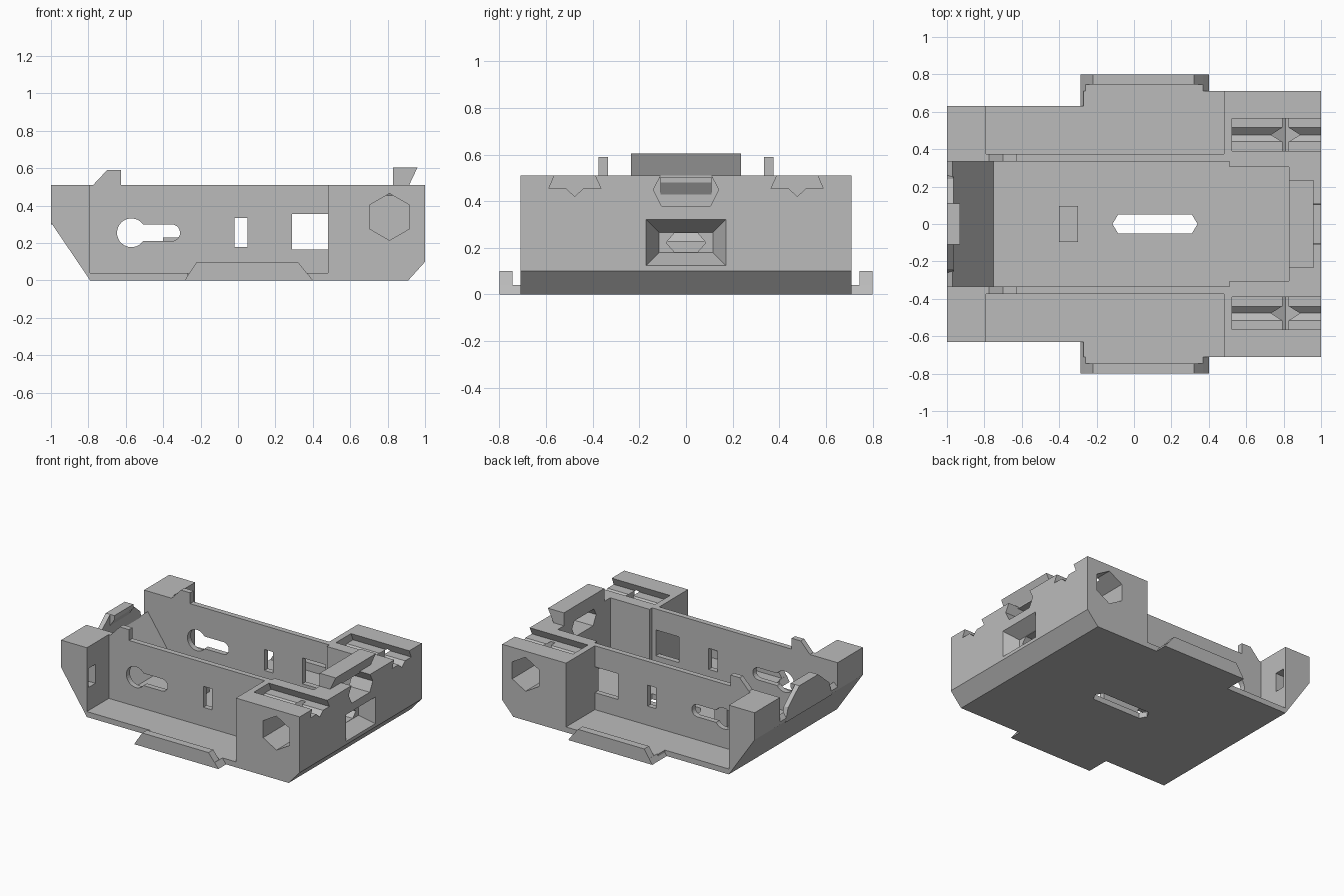
import bpy, bmesh, math

cube = bpy.data.objects.get("Cube")
if cube:
    bpy.data.objects.remove(cube, do_unlink=True)

grey = bpy.data.materials.new("plain_grey")
grey.use_nodes = True
grey.diffuse_color = (0.5, 0.5, 0.5, 1)
grey.node_tree.nodes["Principled BSDF"].inputs["Base Color"].default_value = (0.5, 0.5, 0.5, 1)


def loft(name, pts_a, a, pts_b, b, axis):
    """Solid between two matching outlines placed at a and b along an axis."""
    def place(p, d):
        c = list(p)
        c.insert("xyz".index(axis), d)
        return c
    bm = bmesh.new()
    lo = [bm.verts.new(place(p, a)) for p in pts_a]
    hi = [bm.verts.new(place(p, b)) for p in pts_b]
    bm.faces.new(lo)
    bm.faces.new(hi)
    n = len(lo)
    for i in range(n):
        j = (i + 1) % n
        bm.faces.new((lo[i], lo[j], hi[j], hi[i]))
    bmesh.ops.recalc_face_normals(bm, faces=bm.faces)
    me = bpy.data.meshes.new(name)
    bm.to_mesh(me)
    bm.free()
    me.materials.append(grey)
    ob = bpy.data.objects.new(name, me)
    bpy.context.scene.collection.objects.link(ob)
    return ob


def prism(name, pts, axis, a, b):
    return loft(name, pts, a, pts, b, axis)


def rect(u0, u1, v0, v1):
    return [(u0, v0), (u1, v0), (u1, v1), (u0, v1)]


def box(name, x0, x1, y0, y1, z0, z1):
    return prism(name, rect(x0, x1, y0, y1), "z", z0, z1)


def cut(ob, *cutters):
    """Subtract each cutter, keep the result and drop the cutter."""
    for c in cutters:
        c.hide_render = True
        m = ob.modifiers.new("cut", "BOOLEAN")
        m.operation, m.solver, m.object = "DIFFERENCE", "EXACT", c
        bpy.context.view_layer.update()
        dg = bpy.context.evaluated_depsgraph_get()
        me = bpy.data.meshes.new_from_object(ob.evaluated_get(dg))
        ob.modifiers.clear()
        ob.data = me
        bpy.data.objects.remove(c, do_unlink=True)


# Base plate with hex-ended slot, and a small boss on the floor
half = [(-0.79, 0.63), (-0.27, 0.63), (-0.27, 0.71), (0.9, 0.71)]
base = prism("base_plate", half + [(x, -y) for x, y in reversed(half)], "z", 0, 0.04)
slot = [(-0.115, 0), (-0.085, -0.05), (0.31, -0.05), (0.34, 0), (0.31, 0.05), (-0.085, 0.05)]
cut(base, prism("slot", slot, "z", -0.1, 0.1))
box("floor_boss", -0.4, -0.3, -0.095, 0.095, 0.03, 0.23)

# Keyhole outline: large round at one end, slim round-ended slot at the other
R, r, CX, CZ = 0.077, 0.045, -0.57, 0.255
start = math.asin(r / R)
keyhole = [(CX + R * math.cos(t), CZ + R * math.sin(t))
           for t in (start + (2 * math.pi - 2 * start) * i / 24 for i in range(25))]
keyhole += [(-0.355 + r * math.cos(t), CZ + r * math.sin(t))
            for t in (-math.pi / 2 + math.pi * i / 12 for i in range(13))]

# Channel walls with a clip on top, corner blocks and side flanges
wall = [(-0.79, 0), (0.5, 0), (0.5, 0.51), (-0.625, 0.51), (-0.625, 0.59),
        (-0.7, 0.59), (-0.775, 0.51), (-0.79, 0.51)]
corner = [(-0.79, 0), (-0.79, 0.51), (-1, 0.51), (-1, 0.31)]
for s, side in ((1, "back"), (-1, "front")):
    w = prism(side + "_wall", wall, "y", s * 0.335, s * 0.375)
    cut(w, prism("keyhole", keyhole, "y", s * 0.2, s * 0.5),
        prism("small_window", rect(-0.02, 0.05, 0.18, 0.335), "y", s * 0.2, s * 0.5),
        prism("large_window", rect(0.29, 0.48, 0.165, 0.355), "y", s * 0.2, s * 0.5))
    c = prism(side + "_corner_block", corner, "y", s * 0.335, s * 0.63)
    cut(c, prism("pocket", rect(*sorted((s * 0.53, s * 0.61)), 0.21, 0.35), "x", -0.87, -0.7))
    prism(side + "_flange", [(-0.285, 0), (0.4, 0), (0.37, 0.04), (-0.26, 0.04)],
          "y", s * 0.6, s * 0.8)
    prism(side + "_flange_lip", [(-0.285, 0), (0.4, 0), (0.32, 0.1), (-0.22, 0.1)],
          "y", s * 0.745, s * 0.8)

# Sloped end wall with tapered tongue and its hook
prism("sloped_end_wall", [(-0.75, 0), (-0.75, 0.04), (-0.97, 0.36), (-1, 0.33),
                          (-1, 0.31), (-0.79, 0)], "y", -0.335, 0.335)
prism("end_tongue", [(-0.27, 0.3), (0.27, 0.3), (0.24, 0.4), (0.11, 0.51),
                     (-0.11, 0.51), (-0.24, 0.4)], "x", -1, -0.965)
prism("tongue_hook", [(-1, 0.51), (-0.93, 0.51), (-0.93, 0.48), (-0.97, 0.42), (-1, 0.42)],
      "y", -0.11, 0.11)

# Large end block, hollowed to continue the channel
block = prism("large_end_block", [(0.48, 0), (0.91, 0), (1, 0.1), (1, 0.51), (0.48, 0.51)],
              "y", -0.71, 0.71)
cut(block, box("channel_mouth", 0.4, 0.51, -0.335, 0.335, 0.04, 0.7),
    box("channel", 0.5, 0.83, -0.305, 0.305, 0.04, 0.7))

# Funnel window and hex passages through the end
cut(block, loft("funnel", rect(-0.115, 0.115, 0.18, 0.265), 0.9,
                rect(-0.171, 0.171, 0.124, 0.321), 1.001, "x"))
low_hex = [(-0.085, 0.222), (-0.05, 0.182), (0.05, 0.182), (0.085, 0.222),
           (0.05, 0.263), (-0.05, 0.263)]
top_hex = [(-0.14, 0.45), (-0.105, 0.38), (0.105, 0.38), (0.14, 0.45),
           (0.105, 0.515), (-0.105, 0.515)]
cut(block, prism("low_hex", low_hex, "x", 0.8, 0.95), prism("top_hex", top_hex, "x", 0.8, 1.1))

# Dovetail grooves on top, each meeting a hex hole from the side
groove = [(0.395, 0.52), (0.365, 0.455), (0.44, 0.455), (0.477, 0.42),
          (0.515, 0.455), (0.588, 0.455), (0.56, 0.52)]
hex_hole = [(0.81 + 0.125 * math.sin(math.pi * i / 3), 0.34 + 0.125 * math.cos(math.pi * i / 3))
            for i in range(6)]
for s in (1, -1):
    cut(block, prism("groove", [(s * y, z) for y, z in groove], "x", 0.525, 1.1),
        prism("hex_hole", hex_hole, "y", s * 0.39, s * 0.8))

# Hooked catch on the end block
prism("top_catch", [(0.83, 0.5), (0.915, 0.5), (0.915, 0.51), (0.96, 0.605), (0.83, 0.605)],
      "y", -0.235, 0.235)
